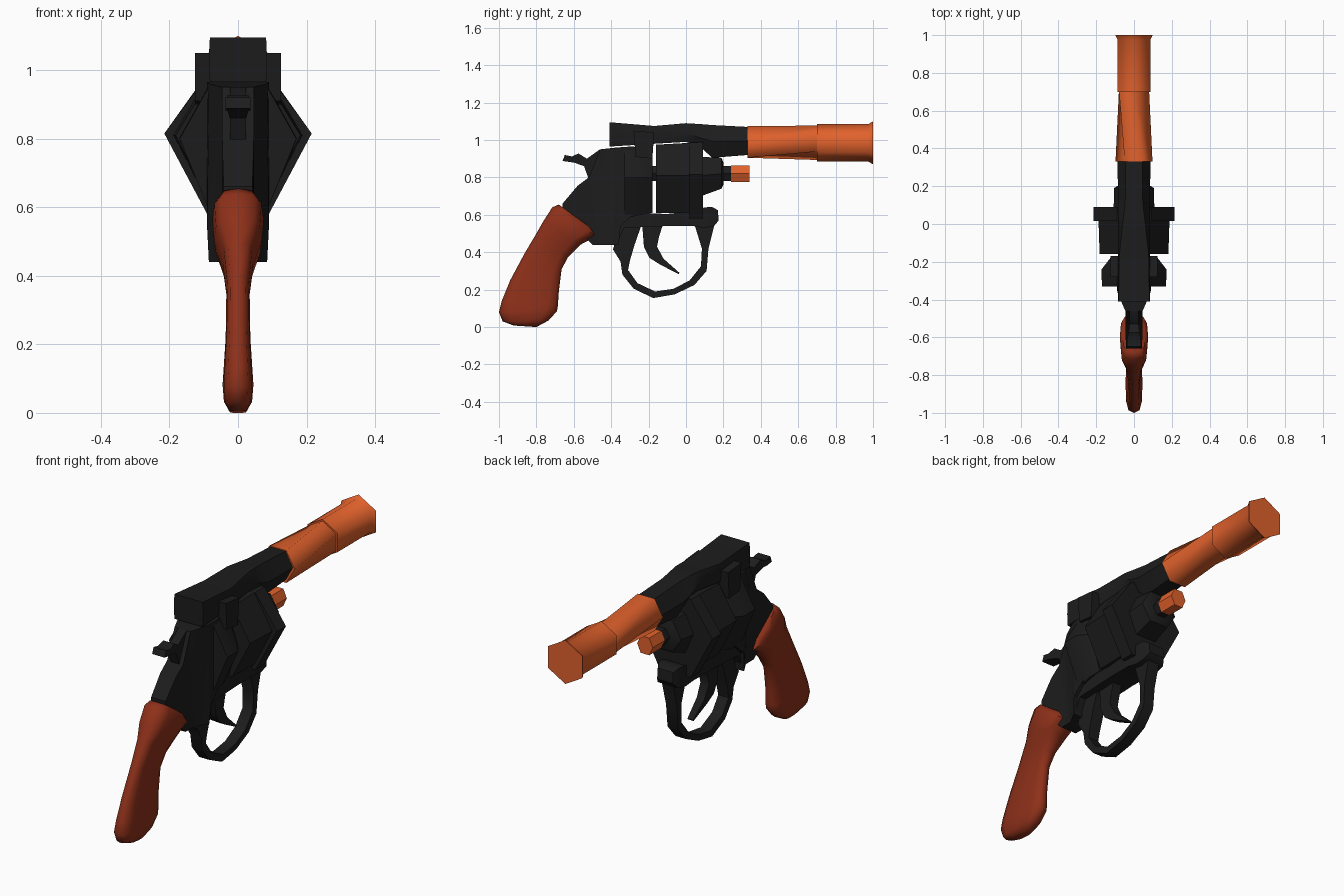
import bpy, bmesh, math


def material(name, rgb):
    m = bpy.data.materials.new(name)
    m.diffuse_color = (*rgb, 1)
    return m


BLACK = material("black_metal", (0.012, 0.012, 0.012))
ORANGE = material("orange_plastic", (0.75, 0.12, 0.025))
BROWN = material("red_brown_grip", (0.27, 0.03, 0.01))


def loft(name, rings, mat, angle=40):
    """Skin a list of equal-length rings and cap both ends."""
    bm = bmesh.new()
    loops = [[bm.verts.new(p) for p in ring] for ring in rings]
    n = len(loops[0])
    for a, b in zip(loops, loops[1:]):
        for i in range(n):
            j = (i + 1) % n
            bm.faces.new((a[i], a[j], b[j], b[i]))
    bm.faces.new(loops[0])
    bm.faces.new(loops[-1])
    bmesh.ops.recalc_face_normals(bm, faces=bm.faces)
    mesh = bpy.data.meshes.new(name)
    bm.to_mesh(mesh)
    bm.free()
    mesh.materials.append(mat)
    ob = bpy.data.objects.new(name, mesh)
    bpy.context.collection.objects.link(ob)
    bpy.ops.object.select_all(action='DESELECT')
    ob.select_set(True)
    bpy.context.view_layer.objects.active = ob
    bpy.ops.object.shade_smooth_by_angle(angle=math.radians(angle))
    return ob


def round_ring(y, z, r, turn, n=6):
    """Regular polygon across the barrel axis."""
    return [(r * math.cos(math.radians(turn) + math.tau * i / n), y,
             z + r * math.sin(math.radians(turn) + math.tau * i / n)) for i in range(n)]


def hex_ring(y, hw, zc, top, bot, flat):
    """Hexagon with side points at zc and flat top and bottom."""
    return [(hw, y, zc), (flat, y, top), (-flat, y, top),
            (-hw, y, zc), (-flat, y, bot), (flat, y, bot)]


def strip(name, pairs, mat, angle=40):
    """Box-section band between paired (y, z) edge points, with half width."""
    loft(name, [[(-w, a, b), (w, a, b), (w, c, d), (-w, c, d)]
                for a, b, c, d, w in pairs], mat, angle)


def hex_part(name, sections, mat=BLACK, angle=40):
    loft(name, [hex_ring(*s) for s in sections], mat, angle)


# Barrel and flared muzzle, six sided
loft("barrel", [round_ring(0.33, 0.99, 0.098, 0), round_ring(0.71, 0.985, 0.092, 30)], ORANGE, 65)
loft("muzzle", [round_ring(0.70, 0.985, 0.10, 30), round_ring(0.975, 0.985, 0.10, 30),
                round_ring(1.0, 0.985, 0.115, 30)], ORANGE, 65)

# Top strap running into the barrel root, with the rear collar
hex_part("top_strap", [(-0.41, 0.085, 1.03, 1.095, 0.965, 0.082),
                       (-0.17, 0.085, 1.04, 1.075, 0.98, 0.078),
                       (0.0, 0.085, 1.04, 1.09, 0.99, 0.06),
                       (0.08, 0.085, 1.01, 1.085, 0.96, 0.05),
                       (0.14, 0.085, 0.995, 1.08, 0.905, 0.045),
                       (0.33, 0.087, 0.995, 1.07, 0.92, 0.045)])
strip("rear_collar", [(-0.27, 0.91, -0.28, 1.05, 0.125), (-0.18, 0.90, -0.17, 1.04, 0.125)], BLACK)

# Cylinder, front plate, recoil shield and crane
hex_part("cylinder", [(-0.16, 0.182, 0.81, 0.975, 0.61, 0.08), (0.02, 0.188, 0.81, 0.985, 0.61, 0.085)])
hex_part("front_plate", [(0.015, 0.215, 0.815, 0.985, 0.58, 0.09), (0.09, 0.215, 0.815, 0.99, 0.58, 0.09)])
hex_part("recoil_shield", [(-0.33, 0.17, 0.80, 0.96, 0.58, 0.08),
                           (-0.24, 0.172, 0.80, 0.965, 0.60, 0.08),
                           (-0.18, 0.125, 0.80, 0.95, 0.61, 0.07)])
hex_part("crane", [(0.08, 0.108, 0.81, 0.91, 0.70, 0.06), (0.19, 0.105, 0.82, 0.905, 0.74, 0.055),
                   (0.20, 0.09, 0.82, 0.88, 0.76, 0.05)])
hex_part("cylinder_pin", [(-0.20, 0.045, 0.82, 0.86, 0.78, 0.022), (0.24, 0.045, 0.82, 0.86, 0.78, 0.022)])
hex_part("ejector_rod", [(0.24, 0.045, 0.82, 0.865, 0.775, 0.025),
                         (0.34, 0.045, 0.82, 0.865, 0.775, 0.025)], ORANGE)

# Rear frame, narrowing toward hammer and grip
strip("rear_frame", [(-0.66, 0.60, -0.66, 0.66, 0.042), (-0.50, 0.44, -0.58, 0.755, 0.045),
                     (-0.47, 0.44, -0.52, 0.80, 0.046), (-0.43, 0.44, -0.46, 0.95, 0.046),
                     (-0.36, 0.44, -0.37, 0.96, 0.085), (-0.35, 0.54, -0.30, 0.965, 0.09),
                     (-0.19, 0.69, -0.19, 0.96, 0.08)], BLACK)

# Bottom strap with the rounded front knob
strip("bottom_strap", [(-0.37, 0.45, -0.37, 0.62, 0.07), (-0.33, 0.53, -0.30, 0.61, 0.07),
                       (-0.10, 0.54, -0.10, 0.605, 0.07), (0.04, 0.54, 0.05, 0.62, 0.07),
                       (0.10, 0.53, 0.10, 0.64, 0.065), (0.15, 0.54, 0.14, 0.642, 0.06),
                       (0.175, 0.57, 0.17, 0.625, 0.045)], BLACK)

# Hammer with spur
strip("hammer", [(-0.40, 0.80, -0.40, 0.95, 0.024), (-0.52, 0.79, -0.46, 0.95, 0.024),
                 (-0.545, 0.86, -0.53, 0.90, 0.024), (-0.60, 0.88, -0.575, 0.928, 0.03),
                 (-0.62, 0.882, -0.61, 0.912, 0.036), (-0.66, 0.888, -0.648, 0.92, 0.036)], BLACK)

# Trigger guard loop
strip("trigger_guard", [(-0.36, 0.53, -0.24, 0.54, 0.034), (-0.39, 0.415, -0.275, 0.44, 0.034),
                        (-0.35, 0.35, -0.30, 0.355, 0.032), (-0.34, 0.28, -0.31, 0.305, 0.03),
                        (-0.28, 0.205, -0.26, 0.235, 0.03), (-0.175, 0.155, -0.165, 0.19, 0.03),
                        (-0.06, 0.175, -0.065, 0.205, 0.03), (0.045, 0.225, 0.02, 0.25, 0.03),
                        (0.11, 0.30, 0.08, 0.325, 0.03), (0.12, 0.42, 0.085, 0.42, 0.032),
                        (0.15, 0.54, 0.045, 0.55, 0.034)], BLACK)

# Curved trigger
strip("trigger", [(-0.235, 0.56, -0.12, 0.56, 0.026), (-0.225, 0.43, -0.145, 0.48, 0.026),
                  (-0.195, 0.37, -0.155, 0.43, 0.025), (-0.14, 0.335, -0.12, 0.365, 0.022),
                  (-0.04, 0.283, -0.035, 0.29, 0.016)], BLACK)

# Grip: back point, front point and half width per section
grip = [(-0.68, 0.655, -0.50, 0.525, 0.06), (-0.715, 0.64, -0.48, 0.485, 0.075),
        (-0.76, 0.57, -0.565, 0.44, 0.07), (-0.80, 0.50, -0.63, 0.375, 0.045),
        (-0.865, 0.39, -0.665, 0.31, 0.034), (-0.94, 0.25, -0.68, 0.19, 0.036),
        (-0.985, 0.14, -0.685, 0.115, 0.042), (-1.0, 0.08, -0.69, 0.085, 0.045),
        (-0.98, 0.03, -0.735, 0.035, 0.041), (-0.92, 0.008, -0.80, 0.0, 0.025)]
rings = []
for ya, za, yb, zb, w in grip:
    ring = []
    for i in range(12):
        c, s = math.cos(math.tau * i / 12), math.sin(math.tau * i / 12)
        t = 0.5 + 0.5 * math.copysign(abs(c) ** 0.7, c)
        x = w * math.copysign(abs(s) ** 0.6, s)
        ring.append((x, ya + (yb - ya) * t, za + (zb - za) * t))
    rings.append(ring)
loft("grip", rings, BROWN, 60)
